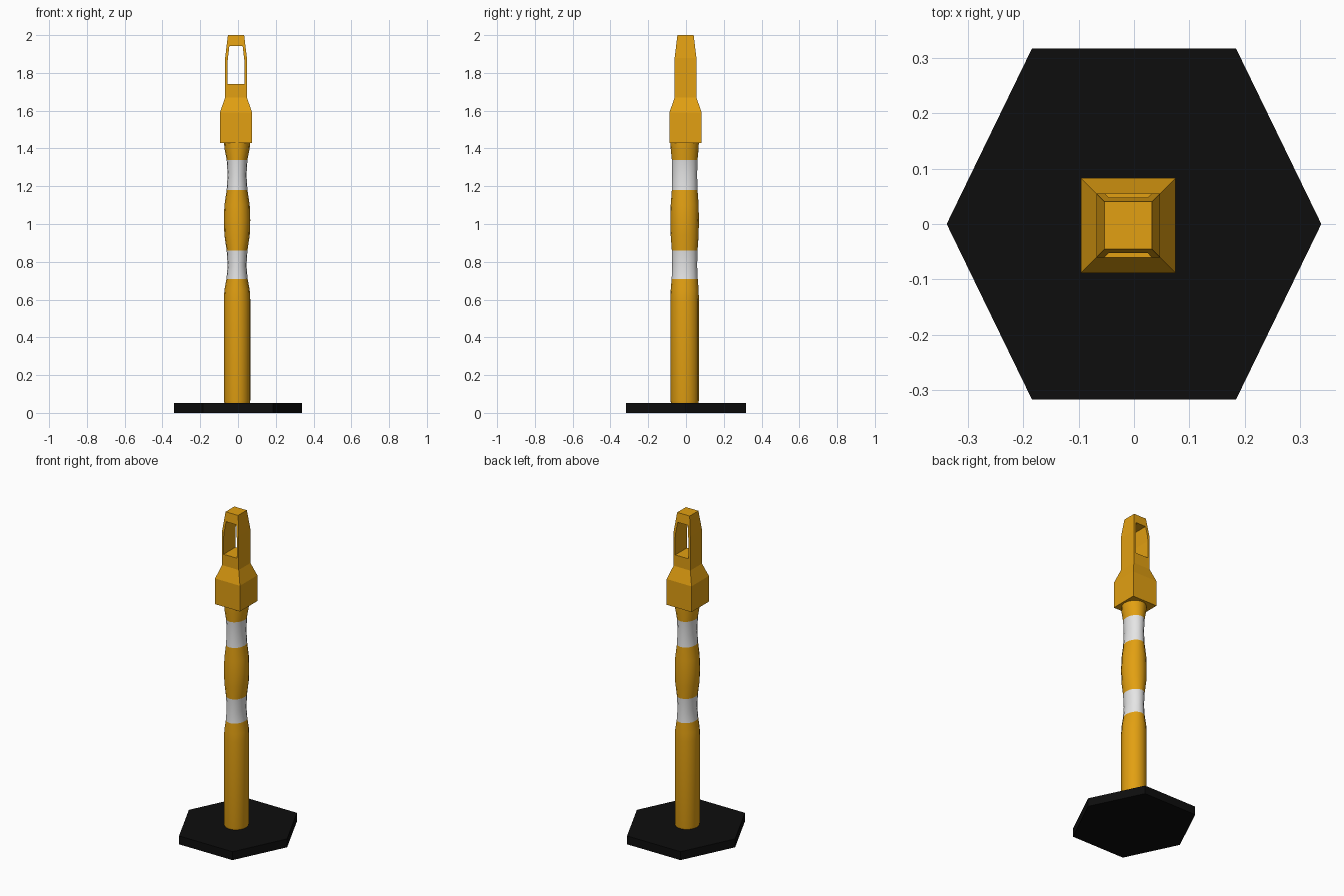
import bpy, bmesh, math

if "Cube" in bpy.data.objects:
    bpy.data.objects.remove(bpy.data.objects["Cube"])


def material(name, rgb):
    m = bpy.data.materials.new(name)
    m.diffuse_color = (*rgb, 1)
    m.use_nodes = True
    m.node_tree.nodes["Principled BSDF"].inputs["Base Color"].default_value = m.diffuse_color
    return m


ORANGE = material("safety orange", (0.76, 0.35, 0.006))
WHITE = material("reflective white", (0.78, 0.78, 0.78))
BLACK = material("black rubber", (0.004, 0.004, 0.004))


def loft(name, rings, mats, closed=True):
    """Skin a stack of equal-length point rings and cap both ends."""
    bm = bmesh.new()
    loops = [[bm.verts.new(p) for p in ring] for ring in rings]
    n = len(loops[0])
    for a, b in zip(loops, loops[1:]):
        for i in range(n):
            j = (i + 1) % n
            bm.faces.new((a[i], a[j], b[j], b[i]))
    bm.faces.new(loops[0][::-1])
    bm.faces.new(loops[-1])
    bmesh.ops.recalc_face_normals(bm, faces=bm.faces[:])
    me = bpy.data.meshes.new(name)
    bm.to_mesh(me)
    bm.free()
    for m in mats:
        me.materials.append(m)
    ob = bpy.data.objects.new(name, me)
    bpy.context.collection.objects.link(ob)
    return ob


# Hexagonal rubber base
hexagon = [(0.338, 0), (0.184, 0.317), (-0.184, 0.317),
           (-0.338, 0), (-0.184, -0.317), (0.184, -0.317)]
loft("base", [[(x, y, z) for x, y in hexagon] for z in (0, 0.052)], [BLACK])

# Post: oval rings (height, x radius, y radius), pinched at the white bands
PX, PY, SIDES = -0.005, -0.007, 16
profile = [(0.045, 0.066, 0.071), (0.065, 0.07, 0.075), (0.60, 0.07, 0.075),
           (0.65, 0.067, 0.074), (0.71, 0.056, 0.069), (0.78, 0.050, 0.066),
           (0.86, 0.055, 0.068), (0.94, 0.067, 0.074), (1.02, 0.07, 0.075),
           (1.10, 0.067, 0.074), (1.18, 0.055, 0.068), (1.26, 0.050, 0.066),
           (1.34, 0.055, 0.068), (1.40, 0.067, 0.074), (1.44, 0.069, 0.075)]
rings = []
for z, rx, ry in profile:
    angles = [2 * math.pi * i / SIDES for i in range(SIDES)]
    rings.append([(PX + rx * math.cos(a), PY + ry * math.sin(a), z) for a in angles])
post = loft("post", rings, [ORANGE, WHITE])
for f in post.data.polygons:
    if 0.71 < f.center.z < 0.86 or 1.18 < f.center.z < 1.34:
        f.material_index = 1

# Square head tapering into the handle
HX, HY = -0.0105, -0.0025


def square(h, z):
    return [(HX + sx * h, HY + sy * h, z) for sx, sy in ((-1, -1), (1, -1), (1, 1), (-1, 1))]


head = loft("handle_head", [square(h, z) for h, z in
            ((0.0855, 1.43), (0.0855, 1.59), (0.0575, 1.67), (0.0575, 1.88), (0.043, 2.0))],
            [ORANGE])

# Grip opening cut through front to back
opening = [(-0.046, 1.74), (0.046, 1.74), (0.046, 1.85), (0.035, 1.943),
           (-0.035, 1.943), (-0.046, 1.85)]
cutter = loft("grip_cutter", [[(HX + x, y, z) for x, z in opening] for y in (-0.2, 0.2)],
              [ORANGE])
cutter.hide_render = True
cutter.hide_set(True)
cut = head.modifiers.new("grip opening", 'BOOLEAN')
cut.operation = 'DIFFERENCE'
cut.solver = 'EXACT'
cut.object = cutter

# Smooth the round post only
bpy.context.view_layer.objects.active = post
post.select_set(True)
bpy.ops.object.shade_smooth_by_angle(angle=math.radians(35))
